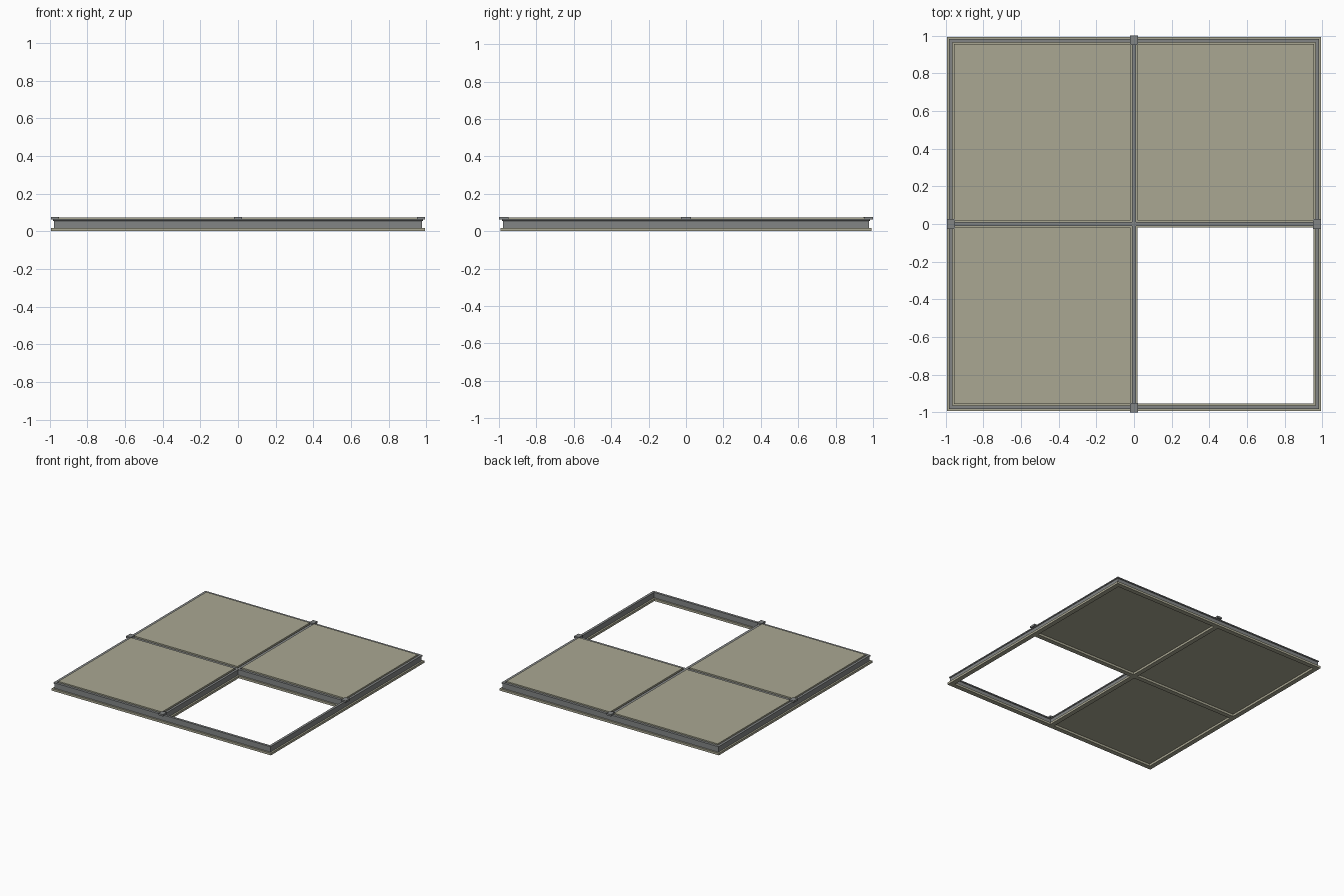
import bpy, bmesh

if "Cube" in bpy.data.objects:
    bpy.data.objects.remove(bpy.data.objects["Cube"])

def material(name, col):
    m = bpy.data.materials.new(name)
    m.diffuse_color = (*col, 1)
    m.use_nodes = True
    m.node_tree.nodes["Principled BSDF"].inputs["Base Color"].default_value = m.diffuse_color
    return m

BEIGE = material("beige", (0.40, 0.39, 0.29))
GREY = material("metal_grey", (0.225, 0.235, 0.235))

C = 0.973       # centre line of the outer tees
FLANGE_T = 0.018

# Tee cross-section (offset, height): flange, web and top bulb
half = [(0.019, 0), (0.019, FLANGE_T), (0.005, FLANGE_T), (0.005, 0.054),
        (0.010, 0.056), (0.010, 0.065)]
PROFILE = half + [(-o, z) for o, z in reversed(half)]

def sweep(name, stations, closed):
    """Join copies of the profile; each station maps (offset, z) to a point."""
    bm = bmesh.new()
    rings = [[bm.verts.new(f(o, z)) for o, z in PROFILE] for f in stations]
    n = len(PROFILE)
    pairs = list(zip(rings, rings[1:]))
    if closed:
        pairs.append((rings[-1], rings[0]))
    for a, b in pairs:
        for i in range(n):
            j = (i + 1) % n
            bm.faces.new((a[i], a[j], b[j], b[i]))
    if not closed:
        bm.faces.new(rings[0])
        bm.faces.new(rings[-1])
    bmesh.ops.recalc_face_normals(bm, faces=bm.faces)
    for f in bm.faces:      # beige flange, grey web and bulb
        low = max(v.co.z for v in f.verts) <= FLANGE_T + 1e-4
        f.material_index = 0 if low else 1
    me = bpy.data.meshes.new(name)
    bm.to_mesh(me)
    bm.free()
    me.materials.append(BEIGE)
    me.materials.append(GREY)
    ob = bpy.data.objects.new(name, me)
    bpy.context.collection.objects.link(ob)

def box(name, x0, x1, y0, y1, z0, z1, mat):
    bpy.ops.mesh.primitive_cube_add(
        size=1, location=((x0 + x1) / 2, (y0 + y1) / 2, (z0 + z1) / 2))
    ob = bpy.context.object
    ob.name = name
    ob.scale = (x1 - x0, y1 - y0, z1 - z0)
    ob.data.materials.append(mat)

# Mitred perimeter tee
corners = [(-1, -1), (1, -1), (1, 1), (-1, 1)]
sweep("outer_frame",
      [lambda o, z, s=s: (s[0] * (C + o), s[1] * (C + o), z) for s in corners], True)

# Main tee front to back, cross tees left and right
sweep("main_tee", [lambda o, z, y=y: (o, y, z) for y in (-0.97, 0.97)], False)
for side, s in (("left", -1), ("right", 1)):
    sweep("cross_tee_" + side,
          [lambda o, z, x=x: (s * x, o, z) for x in (0.004, 0.97)], False)

# Panels resting on the flanges, front right bay open
A, B = 0.018, 0.957
for name, sx, sy in (("back_left", -1, 1), ("back_right", 1, 1), ("front_left", -1, -1)):
    x0, x1 = sorted((sx * A, sx * B))
    y0, y1 = sorted((sy * A, sy * B))
    box("panel_" + name, x0, x1, y0, y1, FLANGE_T, 0.072, BEIGE)

# Joint clips on the middle of each side
for s in (-1, 1):
    box("side_clip", s * C - 0.021, s * C + 0.021, -0.026, 0.026, 0.062, 0.077, GREY)
    box("end_clip", -0.02, 0.02, s * 0.975 - 0.025, s * 0.975 + 0.025, 0.062, 0.077, GREY)
